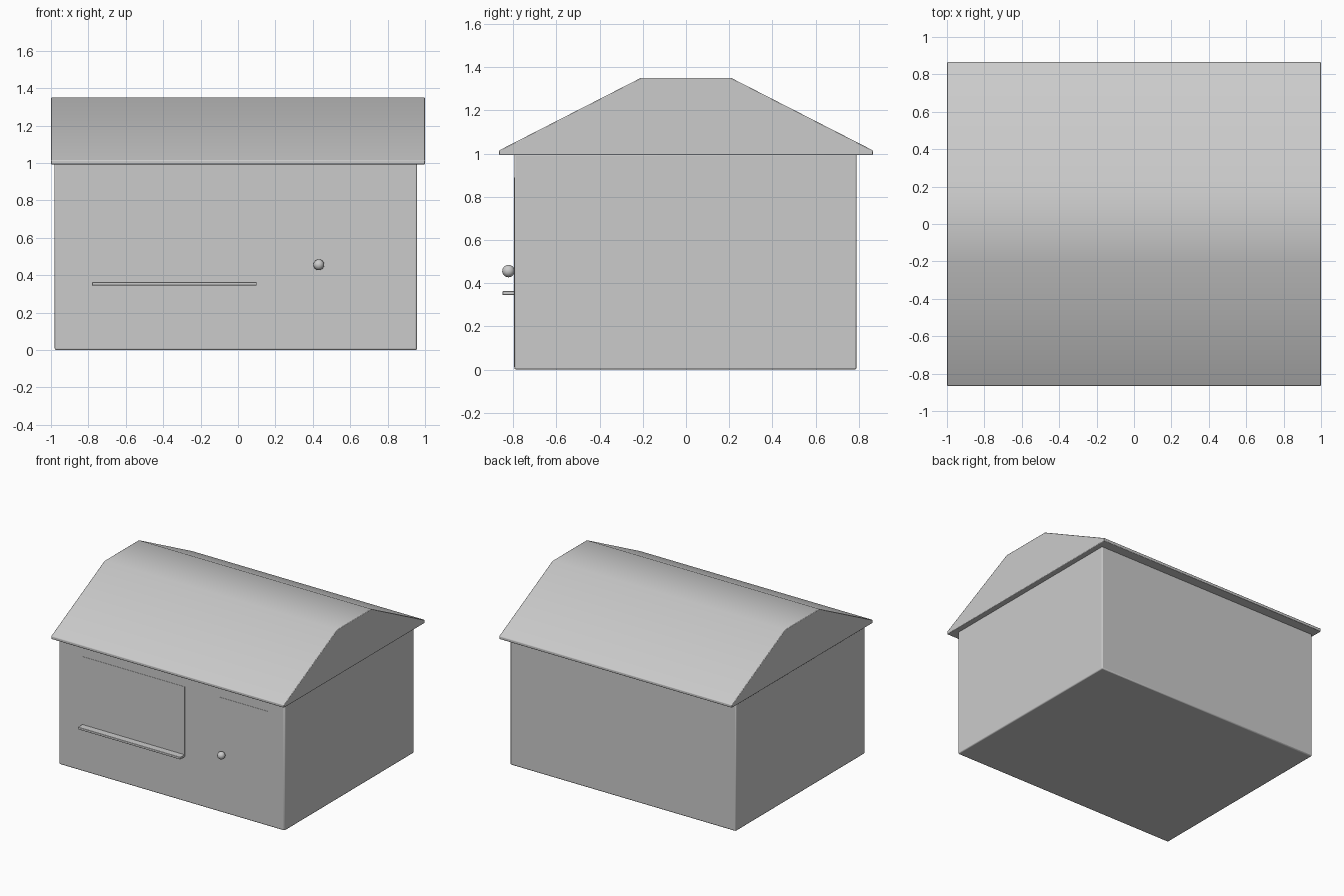
import bpy

if "Cube" in bpy.data.objects:
    bpy.data.objects.remove(bpy.data.objects["Cube"])


def finish(obj, bevel=0.0, segments=2):
    """Soften the edges and shade smoothly."""
    if bevel:
        mod = obj.modifiers.new("soft_edges", 'BEVEL')
        mod.width = bevel
        mod.segments = segments
    bpy.ops.object.select_all(action='DESELECT')
    bpy.context.view_layer.objects.active = obj
    obj.select_set(True)
    bpy.ops.object.shade_smooth_by_angle(angle=0.6)


def box(name, lo, hi, bevel=0.0):
    """Box between two opposite corners."""
    centre = [(a + b) / 2 for a, b in zip(lo, hi)]
    bpy.ops.mesh.primitive_cube_add(size=1, location=centre)
    obj = bpy.context.object
    obj.name = name
    obj.scale = [b - a for a, b in zip(lo, hi)]
    bpy.ops.object.transform_apply(location=False, rotation=False, scale=True)
    finish(obj, bevel)
    return obj


def prism(name, profile, x0, x1, bevel=0.0):
    """Extrude a (y, z) profile along x."""
    n = len(profile)
    verts = [(x, y, z) for x in (x0, x1) for y, z in profile]
    faces = [tuple(reversed(range(n))), tuple(range(n, 2 * n))]
    faces += [(i, (i + 1) % n, n + (i + 1) % n, n + i) for i in range(n)]
    mesh = bpy.data.meshes.new(name)
    mesh.from_pydata(verts, [], faces)
    obj = bpy.data.objects.new(name, mesh)
    bpy.context.collection.objects.link(obj)
    finish(obj, bevel)
    return obj


FRONT = -0.795

# House body
box("walls", (-0.98, FRONT, 0.0), (0.957, 0.79, 1.0), 0.008)

# Flat-topped roof with overhanging eaves
half = [(0.865, 0.993), (0.865, 1.015), (0.21, 1.35)]
roof_profile = half + [(-y, z) for y, z in reversed(half)]
prism("roof", roof_profile, -1.0, 1.0, 0.004)

# Flush front panels
box("window", (-0.78, FRONT - 0.002, 0.355), (0.10, FRONT + 0.01, 0.89))
box("door", (0.39, FRONT - 0.002, 0.012), (0.82, FRONT + 0.01, 0.89))

# Window sill
box("window_sill", (-0.78, -0.85, 0.345), (0.10, FRONT + 0.005, 0.363), 0.003)

# Door knob
bpy.ops.mesh.primitive_uv_sphere_add(segments=16, ring_count=8, radius=0.029,
                                     location=(0.432, -0.822, 0.456))
knob = bpy.context.object
knob.name = "door_knob"
finish(knob)
